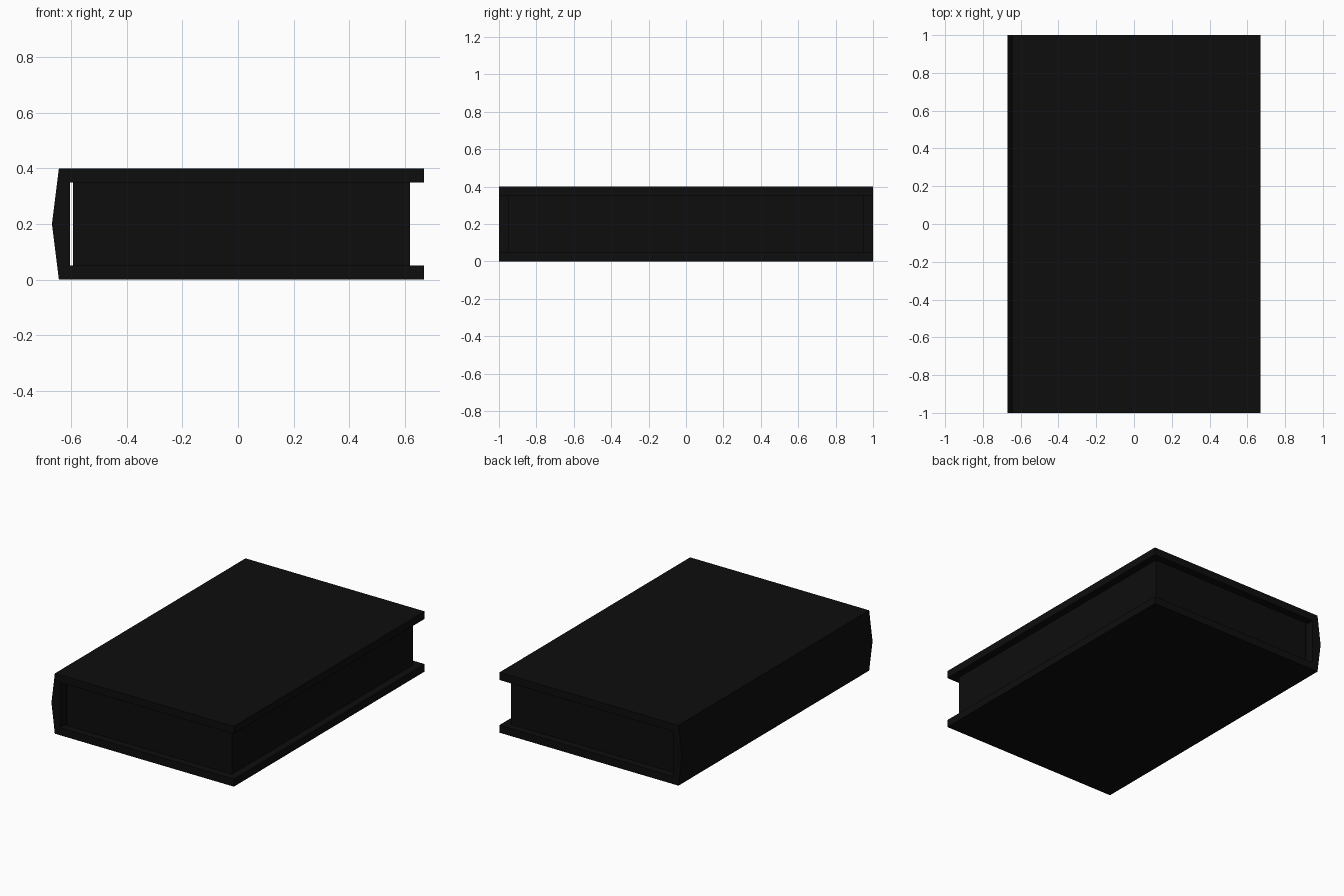
import bpy, bmesh

if "Cube" in bpy.data.objects:
    bpy.data.objects.remove(bpy.data.objects["Cube"])

black = bpy.data.materials.new("near black")
black.diffuse_color = (0.004, 0.004, 0.004, 1)
black.use_nodes = True
black.node_tree.nodes["Principled BSDF"].inputs["Base Color"].default_value = black.diffuse_color


def extrude_profile(name, points, half_length):
    """Extrude an x/z outline along y, centred on y = 0."""
    bm = bmesh.new()
    face = bm.faces.new([bm.verts.new((x, -half_length, z)) for x, z in points])
    geom = bmesh.ops.extrude_face_region(bm, geom=[face])["geom"]
    verts = [g for g in geom if isinstance(g, bmesh.types.BMVert)]
    bmesh.ops.translate(bm, verts=verts, vec=(0, 2 * half_length, 0))
    bmesh.ops.recalc_face_normals(bm, faces=bm.faces)
    mesh = bpy.data.meshes.new(name)
    bm.to_mesh(mesh)
    bm.free()
    mesh.materials.append(black)
    obj = bpy.data.objects.new(name, mesh)
    bpy.context.collection.objects.link(obj)
    return obj


# Hard cover: two boards joined by a ridged spine
extrude_profile("cover", [
    (0.67, 0.0), (0.67, 0.05), (-0.605, 0.05), (-0.605, 0.35),
    (0.67, 0.35), (0.67, 0.40), (-0.645, 0.40), (-0.67, 0.20), (-0.645, 0.0),
], 1.0)

# Page block, set back from the cover edges
extrude_profile("pages", [
    (-0.595, 0.05), (0.62, 0.05), (0.62, 0.35), (-0.595, 0.35),
], 0.95)
